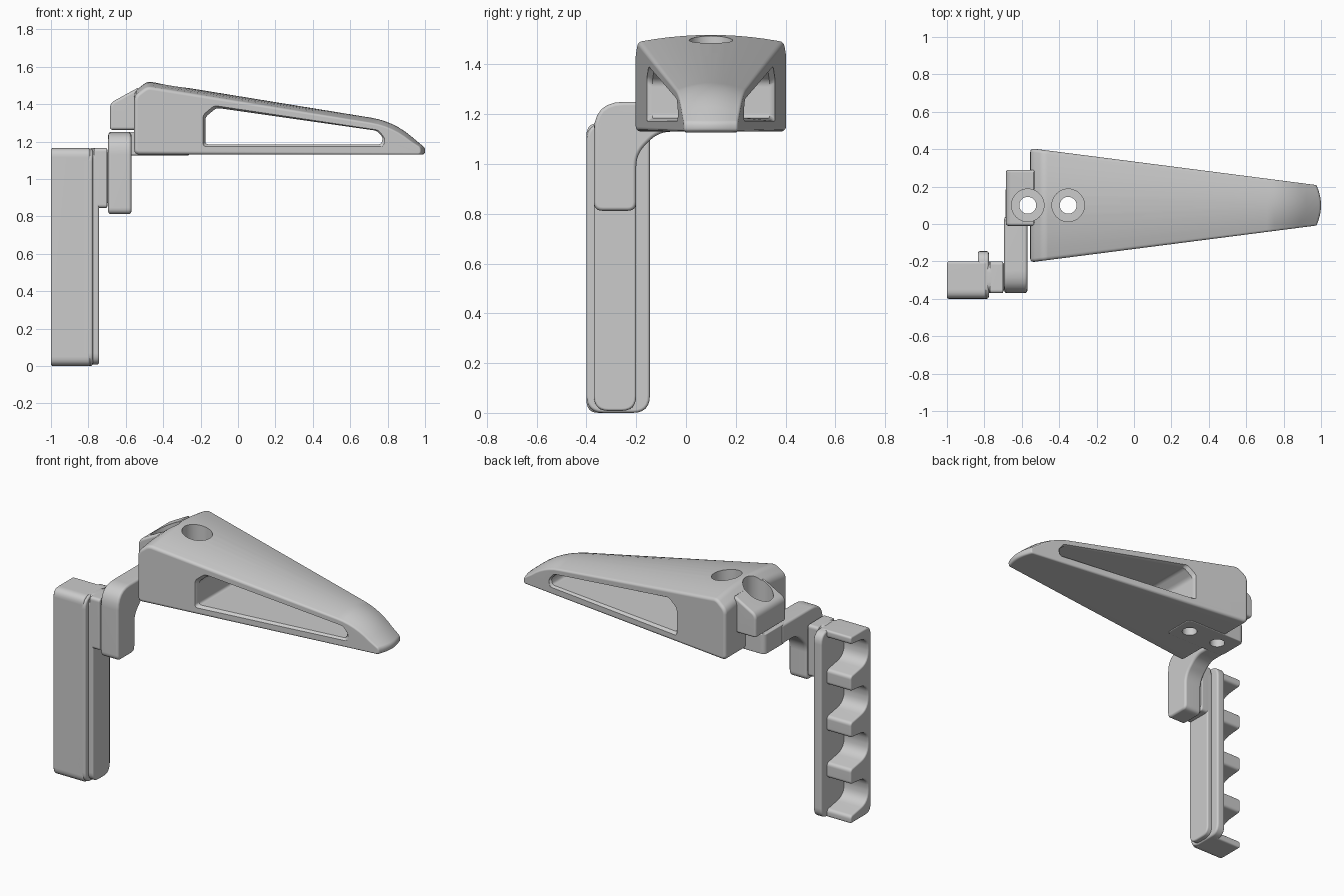
import bpy
import bmesh
from math import radians, sin, cos
from mathutils import Vector

cube = bpy.data.objects.get("Cube")
if cube:
    bpy.data.objects.remove(cube, do_unlink=True)

grey = bpy.data.materials.new("plain_grey")
grey.use_nodes = True
grey.diffuse_color = (0.6, 0.6, 0.6, 1)
for node in grey.node_tree.nodes:
    if node.type == 'BSDF_PRINCIPLED':
        node.inputs["Base Color"].default_value = (0.6, 0.6, 0.6, 1)
        node.inputs["Roughness"].default_value = 0.6


def fillet(points, steps=6):
    """Round the corners of an outline given as (u, v, radius)."""
    out = []
    for i, (u, v, r) in enumerate(points):
        p = Vector((u, v))
        if r == 0:
            out.append(p)
            continue
        q = Vector(points[i - 1][:2])
        s = Vector(points[(i + 1) % len(points)][:2])
        a = p + (q - p).normalized() * r
        b = p + (s - p).normalized() * r
        for k in range(steps + 1):
            t = k / steps
            out.append(a * (1 - t) ** 2 + p * 2 * t * (1 - t) + b * t * t)
    return out


def rect(u0, u1, v0, v1, r):
    return fillet([(u0, v0, r), (u1, v0, r), (u1, v1, r), (u0, v1, r)])


def inward(outline):
    """Mitred inward directions of a clockwise outline."""
    out = []
    for i, p in enumerate(outline):
        d = (p - outline[i - 1]).normalized()
        e = (outline[(i + 1) % len(outline)] - p).normalized()
        m, n = Vector((d.y, -d.x)), Vector((e.y, -e.x))
        out.append((m + n) / (1 + m.dot(n)))
    return out


def add_object(name, bm):
    bmesh.ops.recalc_face_normals(bm, faces=bm.faces[:])
    mesh = bpy.data.meshes.new(name)
    bm.to_mesh(mesh)
    bm.free()
    mesh.materials.append(grey)
    ob = bpy.data.objects.new(name, mesh)
    bpy.context.collection.objects.link(ob)
    return ob


def skin(name, rings):
    """Join equal rings of points into a closed solid."""
    bm = bmesh.new()
    rows = [[bm.verts.new(p) for p in ring] for ring in rings]
    n = len(rows[0])
    for a, b in zip(rows, rows[1:]):
        for i in range(n):
            j = (i + 1) % n
            bm.faces.new((a[i], a[j], b[j], b[i]))
    bm.faces.new(rows[0])
    bm.faces.new(rows[-1])
    return add_object(name, bm)


def prism(name, outline, axis, lo, hi):
    place = {'x': lambda p, d: (d, p[0], p[1]),
             'y': lambda p, d: (p[0], d, p[1]),
             'z': lambda p, d: (p[0], p[1], d)}[axis]
    return skin(name, [[place(p, d) for p in outline] for d in (lo, hi)])


def cylinder(name, x, y, r, lo, hi):
    bm = bmesh.new()
    bmesh.ops.create_cone(bm, cap_ends=True, segments=40, radius1=r, radius2=r, depth=hi - lo)
    bmesh.ops.translate(bm, verts=bm.verts[:], vec=(x, y, (lo + hi) / 2))
    return add_object(name, bm)


def finish(ob, bevel, cutters=()):
    if bevel:
        m = ob.modifiers.new("edge_round", 'BEVEL')
        m.width, m.segments = bevel, 3
        m.limit_method, m.angle_limit = 'ANGLE', radians(32)
    for c in cutters:
        c.hide_render = True
        m = ob.modifiers.new("cut", 'BOOLEAN')
        m.operation, m.solver, m.object = 'DIFFERENCE', 'EXACT', c
    bpy.ops.object.select_all(action='DESELECT')
    bpy.context.view_layer.objects.active = ob
    ob.select_set(True)
    bpy.ops.object.convert(target='MESH')
    bpy.ops.object.shade_smooth_by_angle(angle=radians(35))
    m = ob.modifiers.new("even_normals", 'WEIGHTED_NORMAL')
    m.keep_sharp = True


# Tapered plan of the wedge: half width and edge radius at a given x, around y = MID
MID = 0.1


def half_width(x):
    return 0.305 - 0.2 * (x + 0.555) / 1.555


def edge_radius(x):
    return 0.02 - 0.01 * (x + 0.555) / 1.555


# Wedge body with a crowned top, a bowed tip and rounded side edges
side = fillet([(-0.555, 1.13, 0.03), (-0.555, 1.47, 0.03), (-0.485, 1.522, 0.025),
               (0.83, 1.308, 0.12), (1.0, 1.166, 0.014), (1.0, 1.13, 0.018)])
inner = inward(side)
stations = [(-1, a) for a in (90, 60, 30)]
stations += [(k / 5, 0) for k in range(-5, 6)]
stations += [(1, a) for a in (30, 60, 90)]
rings = []
for t, a in stations:
    ring = []
    for p, n in zip(side, inner):
        r = edge_radius(p.x)
        q = p + n * r * (1 - cos(radians(a)))
        x = q.x - (0.02 * t * t if p.x > 0.95 else 0)
        z = q.y - (0.025 * t * t if p.y > 1.2 else 0)
        w = half_width(x) - r * (1 - sin(radians(a)))
        ring.append((x, MID + t * w, z))
    rings.append(ring)
body = skin("wedge_body", rings)

# Side window through the body, flared at both rims
window = fillet([(-0.175, 1.185, 0.02), (-0.175, 1.33, 0.02), (-0.115, 1.38, 0.02),
                 (0.74, 1.258, 0.015), (0.775, 1.222, 0.015), (0.765, 1.185, 0.015)])
centre = Vector((0.22, 1.25))
rings = []
for t, grow in ((-1.15, 0.016), (-0.99, 0.012), (-0.92, 0), (0.92, 0), (0.99, 0.012), (1.15, 0.016)):
    ring = []
    for p in window:
        d = p - centre
        x = p.x + grow * max(-1, min(1, d.x / 0.3))
        z = p.y + grow * max(-1, min(1, d.y / 0.04))
        ring.append((x, MID + t * half_width(x), z))
    rings.append(ring)
window_cutter = skin("window_cutter", rings)

# Screw holes with wide counterbores
holes = []
for x in (-0.568, -0.352):
    holes.append(cylinder("bore_cutter", x, MID, 0.045, 1.0, 1.7))
    holes.append(cylinder("counterbore_cutter", x, MID, 0.087, 1.345, 1.75))

finish(body, 0, [window_cutter] + holes)

# Sloped lug behind the wedge
lug = prism("rear_lug", fillet([(-0.685, 1.262, 0), (-0.685, 1.405, 0.03), (-0.53, 1.49, 0),
                                (-0.53, 1.262, 0)]), 'y', -0.01, 0.29)
finish(lug, 0.015, holes)

# Mounting plate let into the underside of the wedge
plate = prism("mounting_plate", rect(-0.688, -0.26, -0.005, 0.205, 0.035), 'z', 1.126, 1.252)
finish(plate, 0.006, holes)

# Bent arm dropping from the plate to the grip
arm = prism("bent_arm", fillet([(-0.37, 0.812, 0.035), (-0.2, 0.812, 0.035), (-0.2, 1.04, 0.05),
                                (-0.11, 1.13, 0.05), (0.04, 1.13, 0), (0.04, 1.25, 0),
                                (-0.37, 1.25, 0.12)]), 'x', -0.694, -0.57)
finish(arm, 0.015, holes)

# Connector between arm and grip, with a narrow tongue entering the arm
connector = prism("connector", rect(-0.37, -0.2, 0.845, 1.165, 0.02), 'x', -0.77, -0.699)
finish(connector, 0.008)
tongue = prism("connector_tongue", rect(-0.355, -0.21, 0.87, 1.14, 0.01), 'x', -0.72, -0.67)
finish(tongue, 0)

# Grip backing: wide plate and raised strip
backing = prism("grip_backing_plate", rect(-0.4, -0.145, 0.0, 1.163, 0.07), 'x', -0.835, -0.776)
finish(backing, 0.012)
strip = prism("grip_strip", rect(-0.37, -0.2, 0.008, 1.165, 0.06), 'x', -0.79, -0.743)
finish(strip, 0.01)

# Grip with four finger grooves on its rear side
outline = [(-0.4, 0.0, 0.05), (-0.4, 1.165, 0.05), (-0.2, 1.165, 0.014)]
for i in reversed(range(4)):
    c = 0.146 + 0.291 * i
    outline += [(-0.2, c + 0.1, 0.02), (-0.37, c + 0.082, 0.07),
                (-0.37, c - 0.07, 0.07), (-0.2, c - 0.1, 0.02)]
outline.append((-0.2, 0.0, 0.014))
grip = prism("finger_grip", fillet(outline), 'x', -1.0, -0.79)
finish(grip, 0.012)

for c in [window_cutter] + holes:
    bpy.data.objects.remove(c, do_unlink=True)
